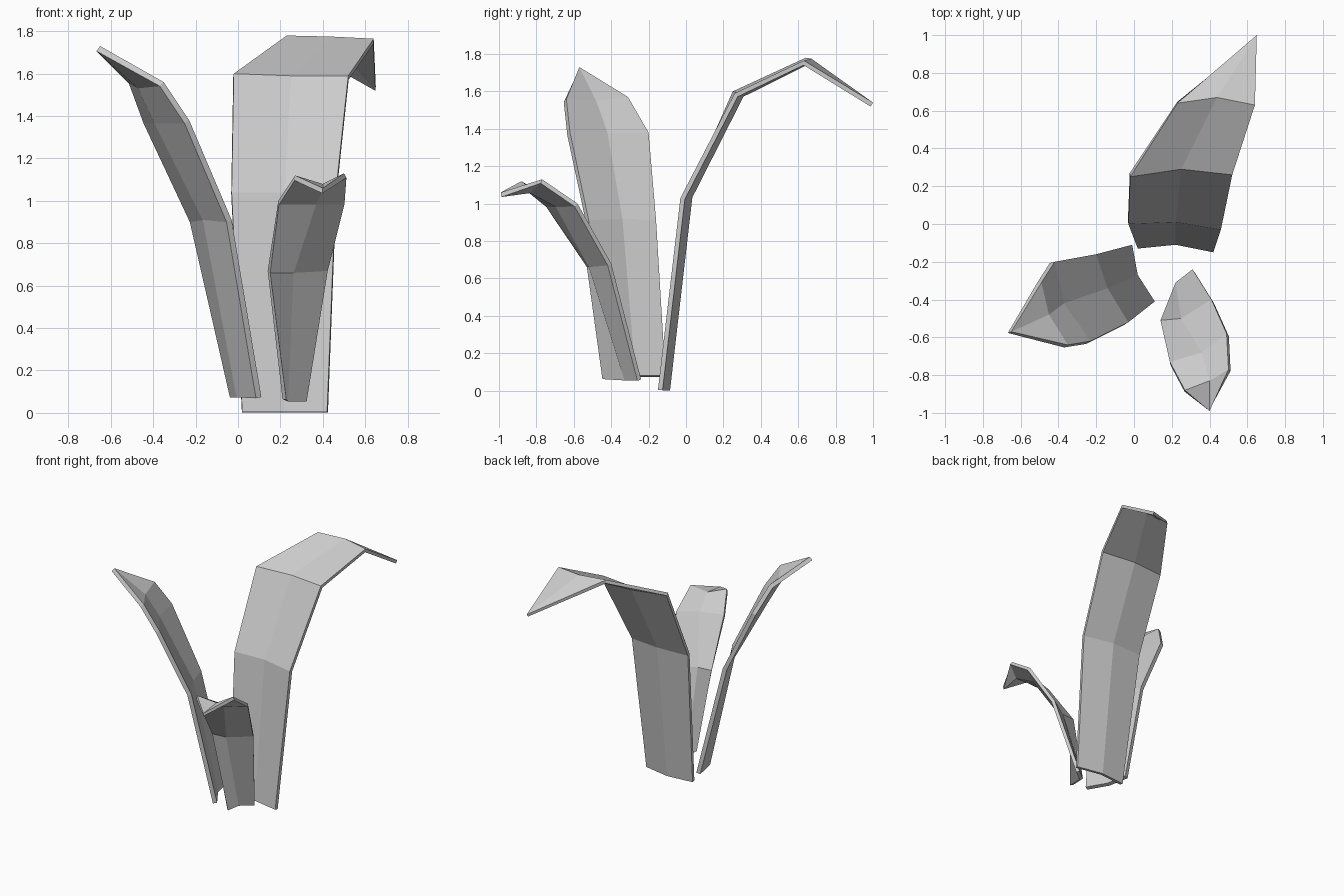
import bpy


def leaf(name, rows, tip, thickness):
    """Folded blade: rows of three points (edge, midrib, edge) ending in one tip point."""
    verts = [p for row in rows for p in row] + [tip]
    faces = []
    for r in range(len(rows) - 1):
        for c in range(2):
            a = r * 3 + c
            faces.append((a, a + 1, a + 4, a + 3))
    last, end = (len(rows) - 1) * 3, len(verts) - 1
    faces += [(last, last + 1, end), (last + 1, last + 2, end)]
    mesh = bpy.data.meshes.new(name)
    mesh.from_pydata(verts, [], faces)
    mesh.update()
    obj = bpy.data.objects.new(name, mesh)
    bpy.context.collection.objects.link(obj)
    # thickness grows on the underside of the blade
    mod = obj.modifiers.new("thickness", "SOLIDIFY")
    mod.thickness = thickness
    mod.offset = -1
    return obj


# tall leaf arching to the back
leaf("back_leaf", [
    [(0.02, -0.13, 0.005), (0.22, -0.11, 0.005), (0.42, -0.15, 0.005)],
    [(-0.03, 0.0, 1.04), (0.22, 0.01, 1.04), (0.46, -0.03, 1.03)],
    [(-0.02, 0.25, 1.60), (0.25, 0.29, 1.59), (0.52, 0.26, 1.59)],
    [(0.23, 0.64, 1.78), (0.44, 0.67, 1.775), (0.64, 0.63, 1.765)],
], (0.65, 1.0, 1.54), 0.025)

# upright leaf leaning to the left
leaf("left_leaf", [
    [(0.11, -0.41, 0.075), (0.02, -0.27, 0.08), (-0.01, -0.11, 0.08)],
    [(-0.03, -0.52, 0.91), (-0.14, -0.34, 0.92), (-0.20, -0.16, 0.91)],
    [(-0.23, -0.62, 1.38), (-0.37, -0.42, 1.38), (-0.42, -0.20, 1.38)],
    [(-0.35, -0.64, 1.56), (-0.45, -0.48, 1.55), (-0.49, -0.31, 1.57)],
], (-0.65, -0.57, 1.73), 0.03)

# short leaf curling to the front
leaf("front_leaf", [
    [(0.31, -0.24, 0.06), (0.22, -0.31, 0.06), (0.21, -0.43, 0.065)],
    [(0.41, -0.40, 0.68), (0.25, -0.50, 0.67), (0.14, -0.51, 0.67)],
    [(0.49, -0.58, 1.00), (0.36, -0.68, 1.00), (0.19, -0.73, 1.00)],
    [(0.50, -0.77, 1.13), (0.40, -0.83, 1.08), (0.27, -0.88, 1.12)],
], (0.40, -0.99, 1.06), 0.025)
